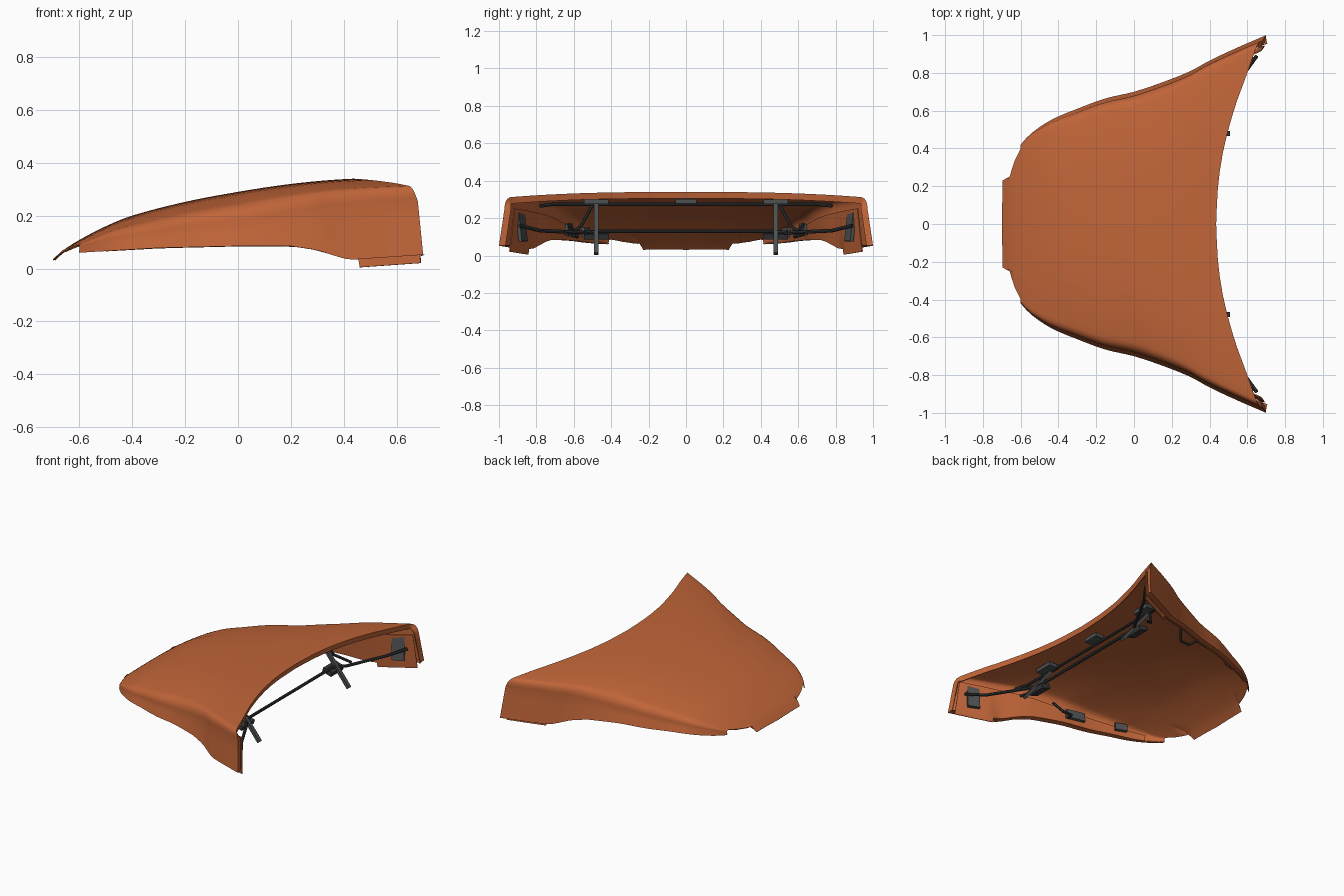
import bpy, bmesh, math
from mathutils import Vector

if "Cube" in bpy.data.objects:
    bpy.data.objects.remove(bpy.data.objects["Cube"])


def material(name, rgb):
    m = bpy.data.materials.new(name)
    m.diffuse_color = (*rgb, 1)
    m.use_nodes = True
    m.node_tree.nodes["Principled BSDF"].inputs["Base Color"].default_value = m.diffuse_color
    return m


ORANGE = material("orange paint", (0.53, 0.13, 0.04))
DARK = material("dark grey metal", (0.035, 0.037, 0.04))
GREY = material("grey metal", (0.075, 0.08, 0.082))


def lin(keys, x):
    """Piecewise linear curve through (x, value) keys."""
    if x <= keys[0][0]:
        return keys[0][1]
    for (a, va), (b, vb) in zip(keys, keys[1:]):
        if x <= b:
            return va + (vb - va) * (x - a) / (b - a)
    return keys[-1][1]


def smooth(keys, x):
    """Smooth curve through (x, value) keys."""
    n = len(keys)
    x = min(max(x, keys[0][0]), keys[-1][0])
    i = next(k for k in range(n - 1) if x <= keys[k + 1][0])

    def slope(k):
        a, b = keys[max(k - 1, 0)], keys[min(k + 1, n - 1)]
        return (b[1] - a[1]) / (b[0] - a[0])
    (a, va), (b, vb) = keys[i], keys[i + 1]
    h, t = b - a, (x - a) / (b - a)
    return ((2*t**3 - 3*t*t + 1) * va + (t**3 - 2*t*t + t) * h * slope(i)
            + (3*t*t - 2*t**3) * vb + (t**3 - t*t) * h * slope(i + 1))


# Outline curves, all read along x unless noted
HALF_WIDTH = [(-.6, .42), (-.55, .475), (-.44, .55), (-.3, .61), (-.15, .665), (0, .70),
              (.15, .75), (.3, .81), (.4, .865), (.55, .935), (.7, 1.0)]
CROWN = [(-.7, .035), (-.66, .07), (-.6, .108), (-.5, .16), (-.4, .2), (-.2, .252),
         (0, .29), (.2, .32), (.4, .338), (.65, .345)]
BOTTOM = [(-.6, .06), (-.3, .078), (0, .085), (.2, .085), (.3, .07), (.36, .05),
          (.42, .033), (.7, .052)]
FRONT = [(0, -.70), (.575, -.695), (.6, -.66), (.7, -.65), (.85, -.63), (1, -.6)]   # by width
REAR = [(0, .435), (.215, .445), (.43, .475), (.667, .535), (.86, .60), (1, .645)]  # by width
INSET = [(0, .02), (.15, .06), (.5, .085), (1, .07)]    # by station
DROP = [(0, .018), (.2, .04), (.5, .045), (1, .032)]
ROUND = [(0, .01), (.15, .045), (.5, .08), (1, .06)]
LEAN = [(0, .005), (.2, .02), (1, .03)]
LIP = [(0, .008), (.2, .03), (1, .045)]


def section(s):
    """Half cross section at station s: (point, inward direction) from crown to lower lip."""
    xb = -.6 + 1.3 * s
    w, inset, drop = smooth(HALF_WIDTH, xb), lin(INSET, s), lin(DROP, s)
    lean, rd, zb = lin(LEAN, s), lin(ROUND, s), lin(BOTTOM, xb)
    ys = w - inset
    pts = []
    for f in (0, .1, .2, .3, .4, .5, .575, .6, .65, .7, .75, .8, .85, .9, .95, 1):
        x = lin(FRONT, f) + s * (smooth(REAR, f) - lin(FRONT, f))
        pts.append((Vector((x, f * ys, smooth(CROWN, x) - drop * f**2.5)), Vector((0, 0, -1))))
    zs = pts[-1][0].z
    ye, ze = w - lean, zs - rd
    yc, zc = ye, zs - 2.5 * drop / ys * (ye - ys)
    for k in range(1, 9):                                   # rounded shoulder
        t = k / 8
        y = (1-t)**2 * ys + 2*t*(1-t) * yc + t*t * ye
        z = (1-t)**2 * zs + 2*t*(1-t) * zc + t*t * ze
        x = -.6 + s * (1.245 + .035 * t)
        a = t * math.pi / 2
        pts.append((Vector((x, y, z)), Vector((0, -math.sin(a), -math.cos(a)))))
    for t in (.33, .67, 1):                                 # side wall
        p = Vector((-.6 + s * (1.28 + .02 * t), ye + (w - ye) * t, ze + (zb - ze) * t))
        pts.append((p, Vector((0, -1, 0))))
    pts.append((pts[-1][0] + Vector((0, -lin(LIP, s), .002)), Vector((0, -.1, 0))))
    return pts


def finish(ob, mat, angle=35):
    ob.data.materials.clear()
    ob.data.materials.append(mat)
    bpy.ops.object.select_all(action='DESELECT')
    ob.select_set(True)
    bpy.context.view_layer.objects.active = ob
    bpy.ops.object.convert(target='MESH')
    bpy.ops.object.shade_smooth_by_angle(angle=math.radians(angle))


def sheet(name, rows, thick, merge):
    """Grid surface mirrored across y and thickened inward."""
    n = len(rows[0])
    verts = [p for r in rows for p in r]
    faces = [(i*n + j, (i+1)*n + j, (i+1)*n + j + 1, i*n + j + 1)
             for i in range(len(rows) - 1) for j in range(n - 1)]
    me = bpy.data.meshes.new(name)
    me.from_pydata(verts, [], faces)
    ob = bpy.data.objects.new(name, me)
    bpy.context.collection.objects.link(ob)
    m = ob.modifiers.new("mirror", 'MIRROR')
    m.use_axis = (False, True, False)
    m.use_mirror_merge = merge
    s = ob.modifiers.new("thickness", 'SOLIDIFY')
    s.thickness, s.offset = thick, -1
    finish(ob, ORANGE)


# Outer skin with a folded rear flange
N = 44
rows = [[p for p, d in section(i / N)] for i in range(N + 1)]
rows.append([p + d * .035 + Vector((-.006, 0, 0)) for p, d in section(1)])
sheet("hood_skin", rows, .006, True)

# Inner side panels with a lower flap near the rear
xs = [-.5 + .06 * i for i in range(16)] + [.455, .46, .5, .55, .6, .65, .69]
rows = []
for x in xs:
    s = (x + .6) / 1.3
    w, lip = smooth(HALF_WIDTH, x), lin(LIP, s)
    zt = section(s)[23][0].z
    zb = lin(BOTTOM, x) if x < .458 else .005 + (x - .46) * .07
    a = Vector((x - .02 * max(s - .9, 0) * 10, w - lin(LEAN, s) - lip, zt))
    b = Vector((x, w - lip - .005, zb))
    rows.append([a.lerp(b, t) for t in (0, .33, .67, 1)])
sheet("inner_side_panel", rows, .006, False)


def rod(name, pts, radius):
    cu = bpy.data.curves.new(name, 'CURVE')
    cu.dimensions, cu.bevel_depth, cu.bevel_resolution, cu.use_fill_caps = '3D', radius, 2, True
    sp = cu.splines.new('POLY')
    sp.points.add(len(pts) - 1)
    for q, p in zip(sp.points, pts):
        q.co = (*p, 1)
    ob = bpy.data.objects.new(name, cu)
    bpy.context.collection.objects.link(ob)
    finish(ob, DARK)


def box(name, loc, size, rot=(0, 0, 0), mat=DARK):
    bpy.ops.mesh.primitive_cube_add(size=1, location=loc, rotation=rot)
    ob = bpy.context.object
    ob.name, ob.scale = name, size
    ob.data.materials.append(mat)


# Cross bars of the frame
rod("upper_cross_bar", [(.33, -.78, .265), (.29, -.7, .275), (.29, .7, .275), (.33, .78, .265)], .009)
rod("lower_cross_bar", [(.65, -.89, .16), (.57, -.78, .133), (.44, -.54, .122), (.39, -.46, .13),
                        (.39, .46, .13), (.44, .54, .122), (.57, .78, .133), (.65, .89, .16)], .010)
box("centre_roof_pad", (.33, 0, .29), (.06, .11, .025), mat=GREY)

for side, y in (("left", -1), ("right", 1)):
    # Slanted strut with its brackets
    tilt = math.atan2(-.224, .28)
    box(side + "_strut", (.388, y * .48, .15), (.02, .026, .358), (0, tilt, 0), GREY)
    box(side + "_strut_bracket", (.38, y * .48, .11), (.07, .13, .03), (0, .3, 0))
    box(side + "_roof_pad", (.31, y * .48, .288), (.08, .13, .025), mat=GREY)
    rod(side + "_brace", [(.29, y * .5, .27), (.33, y * .56, .16), (.42, y * .62, .11)], .009)
    # Pads on the side walls
    for part, x, z, length, height in (("rear", .59, .155, .08, .16), ("middle", -.04, .14, .13, .06),
                                       ("front", -.34, .125, .08, .05)):
        s = (x + .6) / 1.3
        w = smooth(HALF_WIDTH, x) - lin(LIP, s) - .03
        dw = (smooth(HALF_WIDTH, x + .03) - smooth(HALF_WIDTH, x - .03)) / .06
        box(f"{side}_{part}_pad", (x, y * w, z), (length, .02, height),
            (y * -.12, 0, y * math.atan(dw)), GREY)
    rod(side + "_middle_hook", [(.0, y * .65, .12), (.03, y * .58, .1), (.1, y * .58, .1),
                                (.14, y * .63, .17)], .009)
